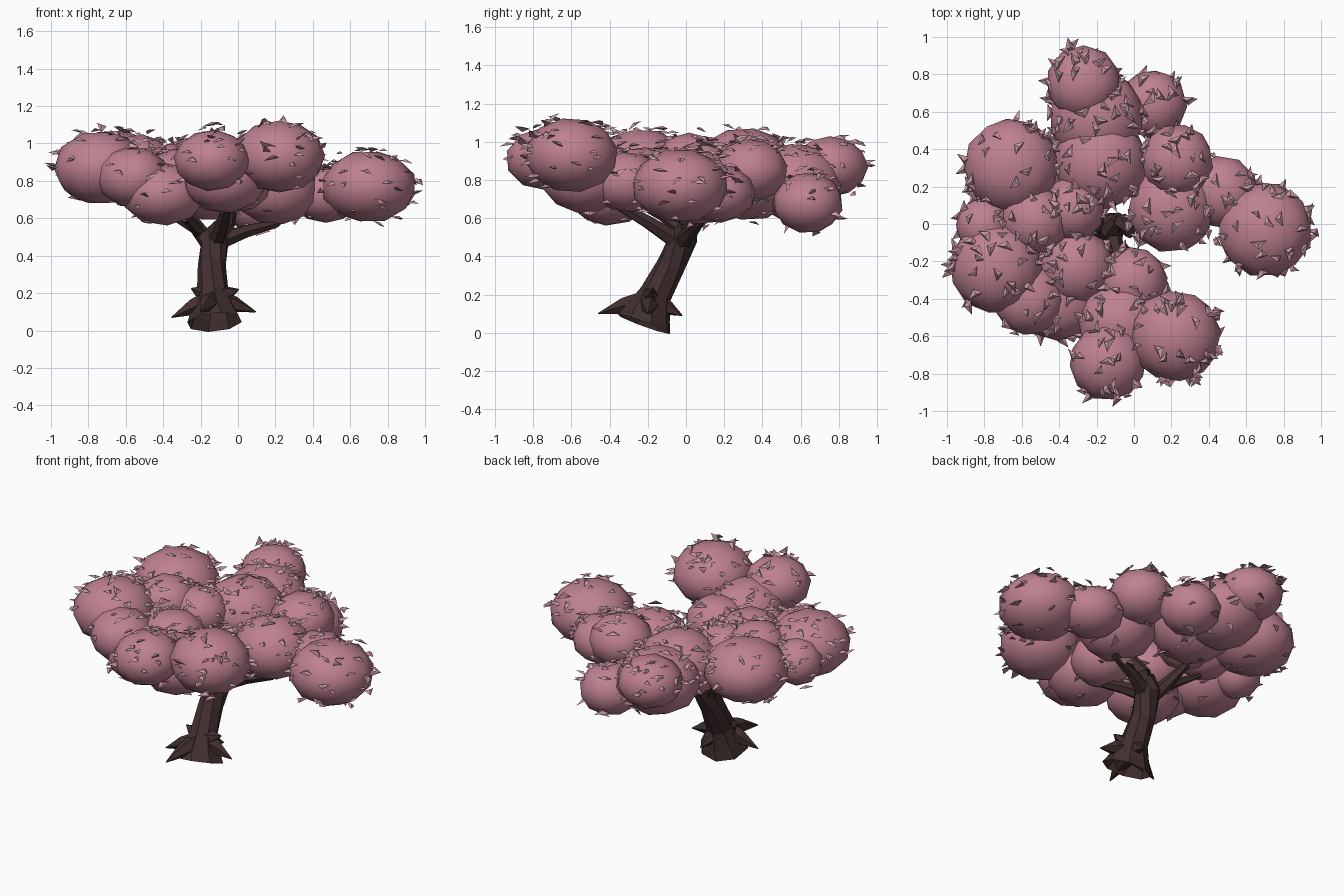
import bpy, bmesh, math, random
from mathutils import Vector, Matrix, Euler

random.seed(4)
if "Cube" in bpy.data.objects:
    bpy.data.objects.remove(bpy.data.objects["Cube"])


def material(name, rgb):
    m = bpy.data.materials.new(name)
    m.use_nodes = True
    m.diffuse_color = (*rgb, 1)
    bsdf = m.node_tree.nodes["Principled BSDF"]
    bsdf.inputs["Base Color"].default_value = (*rgb, 1)
    bsdf.inputs["Roughness"].default_value = 0.9
    return m


blossom = material("blossom pink", (0.52, 0.22, 0.28))
petal = material("pale petal", (0.56, 0.31, 0.36))
bark = material("dark bark", (0.055, 0.029, 0.028))


def finish(bm, name, mat, smooth=False):
    for f in bm.faces:
        f.smooth = smooth
    mesh = bpy.data.meshes.new(name)
    bm.to_mesh(mesh)
    bm.free()
    mesh.materials.append(mat)
    obj = bpy.data.objects.new(name, mesh)
    bpy.context.collection.objects.link(obj)
    return obj


def limb(name, path, sides=7):
    """Faceted tapered tube, open at the start, through (x, y, z, radius) points."""
    bm = bmesh.new()
    pts = [Vector(p[:3]) for p in path]
    rings = []
    for i, p in enumerate(pts):
        d = pts[min(i + 1, len(pts) - 1)] - pts[max(i - 1, 0)]
        rot = d.to_track_quat('Z', 'Y')
        ring = []
        for k in range(sides):
            a = math.tau * k / sides
            ring.append(bm.verts.new(p + rot @ Vector((math.cos(a), math.sin(a), 0)) * path[i][3]))
        rings.append(ring)
    for lo, hi in zip(rings, rings[1:]):
        for k in range(sides):
            n = (k + 1) % sides
            bm.faces.new((lo[k], lo[n], hi[n], hi[k]))
    bm.faces.new(rings[-1])
    return finish(bm, name, bark)


# Leaning trunk with a flared foot
limb("trunk", [(-.125, -.22, .045, .15), (-.13, -.2, .1, .125), (-.135, -.16, .2, .085),
               (-.14, -.08, .35, .075), (-.12, -.01, .5, .075), (-.08, .02, .57, .045)], 8)

# Branches reaching into the crown
branches = {
    "upper_branch": [(-.11, -.02, .47, .06), (-.06, .01, .58, .048), (-.02, -.05, .7, .03)],
    "right_branch": [(-.14, -.04, .45, .05), (-.22, .03, .55, .04), (-.28, .16, .66, .022)],
    "left_branch": [(-.12, -.03, .47, .05), (.04, .03, .53, .037), (.2, .07, .57, .024), (.27, .1, .62, .015)],
    "front_branch": [(-.12, -.03, .47, .05), (-.08, -.2, .58, .037), (-.05, -.43, .71, .02)],
    "right_twig": [(-.2, .01, .53, .035), (-.3, .05, .59, .028), (-.42, .12, .65, .012)],
    "front_twig": [(-.2, -.0, .52, .035), (-.28, -.12, .61, .028), (-.38, -.28, .69, .015)],
}
for name, path in branches.items():
    limb(name, path, 6)

# Pointed root spikes round the foot
root_tips = [(-.355, -.24, .07), (.095, -.2, .1), (-.2, -.46, .1), (-.09, -.02, .09),
             (-.25, -.18, .225), (.005, -.18, .22)]
core = Vector((-.133, -.19, .16))
for i, tip in enumerate(root_tips):
    t = Vector(tip)
    mid = core.lerp(t, .5) + Vector((0, 0, .01))
    limb(f"root_spike_{i + 1}", [(*core, .07), (*mid, .045), (*t, .003)], 5)

# Blossom clumps: x, y, z, radius, half height
clumps = [
    (-.27, .755, .87, .195, .155), (.1, .64, .68, .18, .155), (-.2, .57, .79, .25, .2),
    (-.18, .33, .8, .25, .21), (-.655, .31, .88, .25, .19), (.23, .34, .85, .19, .16),
    (.2, .08, .76, .23, .19), (.7, -.03, .77, .25, .19), (.47, .17, .73, .19, .15),
    (-.53, .02, .89, .18, .155), (-.33, .08, .85, .17, .15), (-.8, -.01, .85, .15, .14),
    (-.735, -.23, .87, .245, .195), (-.4, -.4, .73, .22, .165), (-.56, -.4, .82, .19, .16),
    (-.31, -.23, .8, .2, .17), (-.01, -.31, .79, .185, .155), (-.07, -.53, .81, .225, .18),
    (-.14, -.74, .91, .2, .16), (.22, -.6, .93, .24, .19),
]
for i, (x, y, z, r, h) in enumerate(clumps):
    bm = bmesh.new()
    bmesh.ops.create_icosphere(bm, subdivisions=2, radius=1.03)
    spin = Euler((i * .9, i * .5, i * 1.3)).to_matrix().to_4x4()
    bm.transform(Matrix.Translation((x, y, z)) @ Matrix.Diagonal((r, r, h, 1)) @ spin)
    finish(bm, f"blossom_clump_{i + 1}", blossom, True)


def buried(p, skip):
    for j, (x, y, z, r, h) in enumerate(clumps):
        q = p - Vector((x, y, z))
        if j != skip and Vector((q.x / r, q.y / r, q.z / h)).length < 1:
            return True
    return False


# Loose petals: long flat shards lying nearly level over the clumps
bm = bmesh.new()
for i, (x, y, z, r, h) in enumerate(clumps):
    for _ in range(int(600 * r * r) + 8):
        n = Vector([random.gauss(0, 1) for _ in range(3)]).normalized()
        if n.z < 0 and random.random() < .6:
            n.z = -n.z
        p = Vector((x + n.x * r, y + n.y * r, z + n.z * h))
        if buried(p, i):
            continue
        p += n * random.uniform(0, .02) + Vector((0, 0, max(n.z, 0) * random.uniform(0, .025)))
        tilt = Euler((random.gauss(0, .3), random.gauss(0, .3), random.uniform(0, math.tau)))
        size = random.uniform(.036, .058)
        place = (Matrix.Translation(p) @ tilt.to_matrix().to_4x4()
                 @ Matrix.Diagonal((1, .55, 1, 1)))
        bmesh.ops.create_cone(bm, segments=3, radius1=size, radius2=0, depth=size * .3,
                              cap_ends=True, matrix=place)
bmesh.ops.recalc_face_normals(bm, faces=bm.faces)
finish(bm, "loose_petals", petal)
